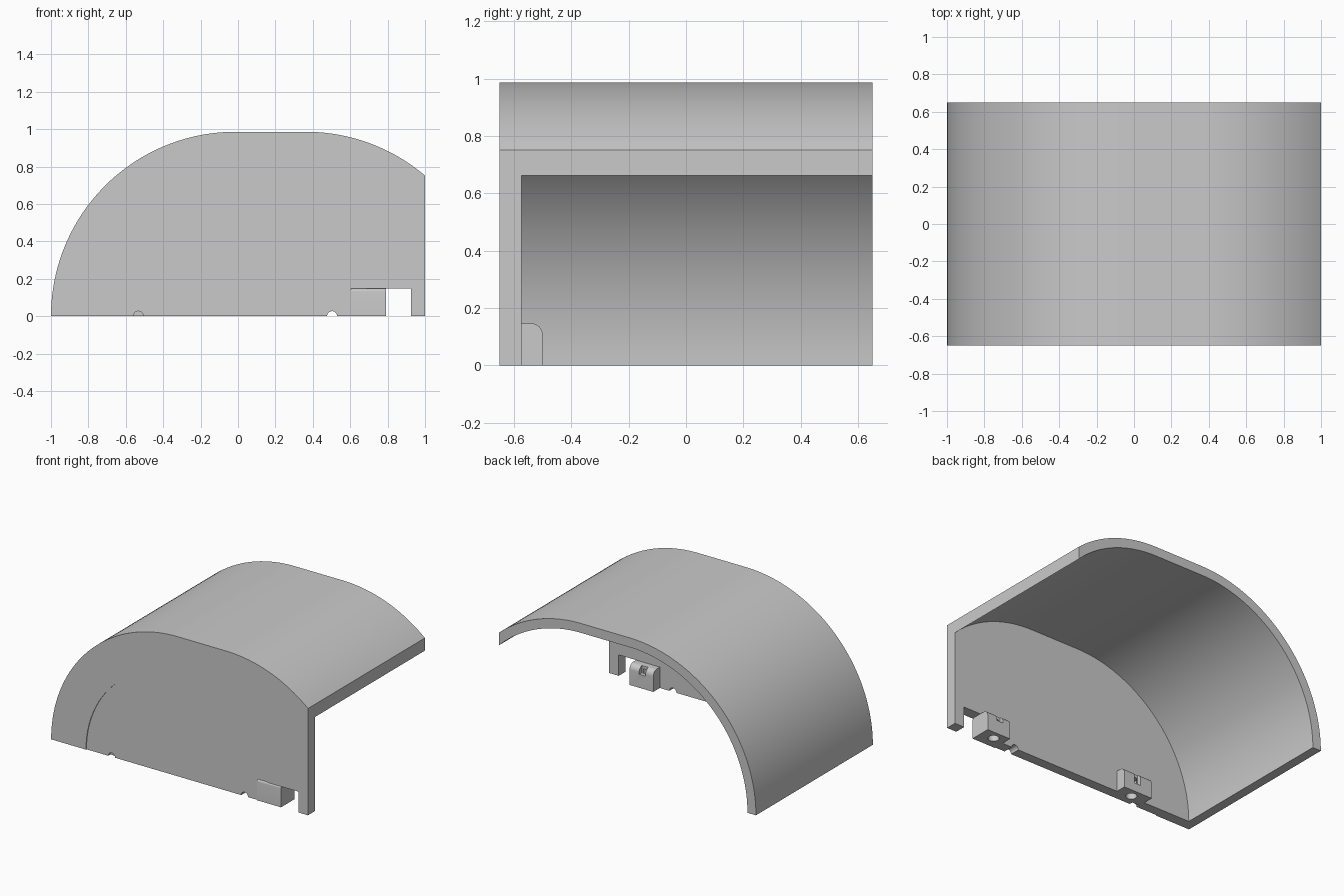
import bpy, bmesh
from math import sin, cos, pi, radians, acos

if "Cube" in bpy.data.objects:
    bpy.data.objects.remove(bpy.data.objects["Cube"])

grey = bpy.data.materials.new("plain grey")
grey.use_nodes = True
GREY = (0.59, 0.59, 0.59, 1)
grey.diffuse_color = GREY
grey.node_tree.nodes["Principled BSDF"].inputs["Base Color"].default_value = GREY

FRONT, WALL, BACK = -0.65, -0.573, 0.65
LEFT_C, RIGHT_C = -0.014, 0.362      # centres of the two roof arcs
OUTER, INNER, RECESS = 0.986, 0.92, 0.715
BLOCK_TOP = 0.147


def arc(cx, cz, r, a0, a1, n):
    return [(cx + r * cos(a0 + (a1 - a0) * i / n), cz + r * sin(a0 + (a1 - a0) * i / n))
            for i in range(n + 1)]


def circle(cx, cy, r):
    return arc(cx, cy, r, 0, 2 * pi, 24)[:-1]


def prism(name, pts, lo, hi, axis="y"):
    """Closed solid from a 2D outline swept along one axis, normals outward."""
    place = {"x": lambda p, t: (t, p[0], p[1]),
             "y": lambda p, t: (p[0], t, p[1]),
             "z": lambda p, t: (p[0], p[1], t)}[axis]
    bm = bmesh.new()
    near = [bm.verts.new(place(p, lo)) for p in pts]
    far = [bm.verts.new(place(p, hi)) for p in pts]
    bm.faces.new(near[::-1])
    bm.faces.new(far)
    for i in range(len(pts)):
        j = (i + 1) % len(pts)
        bm.faces.new([near[i], near[j], far[j], far[i]])
    bm.normal_update()
    if bm.calc_volume(signed=True) < 0:
        bmesh.ops.reverse_faces(bm, faces=bm.faces)
    mesh = bpy.data.meshes.new(name)
    bm.to_mesh(mesh)
    bm.free()
    mesh.materials.append(grey)
    ob = bpy.data.objects.new(name, mesh)
    bpy.context.collection.objects.link(ob)
    return ob


def box(name, x0, x1, y0, y1, z0, z1):
    return prism(name, [(x0, z0), (x1, z0), (x1, z1), (x0, z1)], y0, y1)


def cut(ob, cutter):
    """Subtract the cutter, then throw it away."""
    mod = ob.modifiers.new("cut", "BOOLEAN")
    mod.operation, mod.solver, mod.object = "DIFFERENCE", "EXACT", cutter
    cutter.hide_render = True
    bpy.context.view_layer.objects.active = ob
    bpy.ops.object.modifier_apply(modifier=mod.name)
    bpy.data.objects.remove(cutter)


def roof(r, x_end):
    """Roof line from the left foot over the flat top to x_end."""
    return (arc(LEFT_C, 0, r, pi, pi / 2, 40)
            + arc(RIGHT_C, 0, r, pi / 2, acos((x_end - RIGHT_C) / r), 20))


# Arched cover: solid hood hollowed from the back, leaving the front wall
cover = prism("arched_cover", roof(OUTER, 1) + [(1, 0)], FRONT, BACK)
cut(cover, prism("cavity", [(LEFT_C - INNER, -0.1)] + roof(INNER, 1.1) + [(1.1, -0.1)], WALL, 0.8))

# Very shallow half-round recess on the front
cut(cover, prism("recess", [(LEFT_C - RECESS, -0.1)] + arc(LEFT_C, 0, RECESS, pi, 0, 64)
                 + [(LEFT_C + RECESS, -0.1)], -0.8, FRONT + 0.006))

# Notch beside the right mounting block, a through groove and a blind groove
cut(cover, box("notch", 0.605, 0.925, -0.8, -0.5, -0.1, BLOCK_TOP))
for x, depth in ((0.503, 0.1), (-0.533, 0.03)):
    cut(cover, prism("groove", circle(x, 0, 0.027), -0.8, FRONT + depth))


def block_outline(front, r_front):
    """Side outline of a block with rounded top edges."""
    r = 0.04
    pts = [(front, 0), (-0.5, 0)] + arc(-0.5 - r, BLOCK_TOP - r, r, 0, pi / 2, 8)
    if r_front:
        return pts + arc(front + r_front, BLOCK_TOP - r_front, r_front, pi / 2, pi, 6)
    return pts + [(front, BLOCK_TOP)]


right_block = prism("right_mounting_block", block_outline(FRONT, 0.015), 0.605, 0.79, "x")
left_block = prism("left_mounting_block", block_outline(WALL, 0), -0.567, -0.34, "x")

# Screw holes from below and slots open to the back
for x, block, slot_z in ((0.69, right_block, 0.095), (-0.45, left_block, 0.06)):
    for ob in (block, cover):
        cut(ob, prism("screw_hole", circle(x, -0.563, 0.036), -0.1, 0.125, "z"))
    cut(block, box("slot", x - 0.025, x + 0.025, -0.53, -0.4, slot_z, 0.3))

# Smooth arcs, sharp edges
for ob in (cover, right_block, left_block):
    bpy.ops.object.select_all(action="DESELECT")
    ob.select_set(True)
    bpy.context.view_layer.objects.active = ob
    bpy.ops.object.shade_smooth_by_angle(angle=radians(30))
